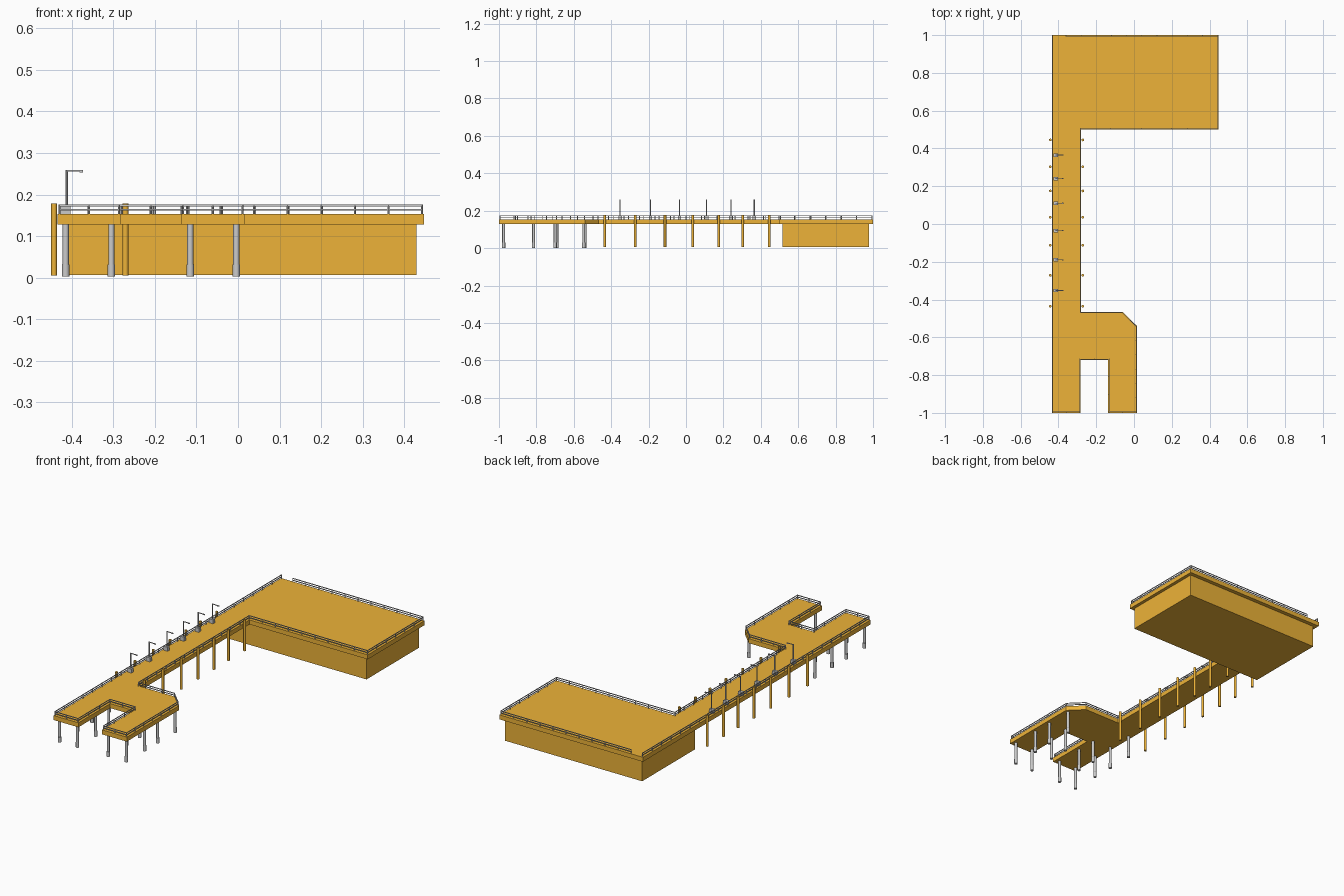
import bpy, bmesh, math
from mathutils import Vector, Matrix

if "Cube" in bpy.data.objects:
    bpy.data.objects.remove(bpy.data.objects["Cube"])

orange = bpy.data.materials.new("orange_wood")
orange.diffuse_color = (0.85, 0.45, 0.04, 1)
orange.use_nodes = True
orange.node_tree.nodes["Principled BSDF"].inputs["Base Color"].default_value = orange.diffuse_color


def finish(name, bm, mat=None, smooth=False):
    bmesh.ops.recalc_face_normals(bm, faces=bm.faces)
    me = bpy.data.meshes.new(name)
    bm.to_mesh(me)
    bm.free()
    ob = bpy.data.objects.new(name, me)
    bpy.context.collection.objects.link(ob)
    if mat:
        me.materials.append(mat)
    if smooth:
        bpy.ops.object.select_all(action='DESELECT')
        ob.select_set(True)
        bpy.context.view_layer.objects.active = ob
        bpy.ops.object.shade_smooth_by_angle(angle=math.radians(40))
    return ob


def box(bm, x0, x1, y0, y1, z0, z1):
    m = Matrix.Translation(((x0 + x1) / 2, (y0 + y1) / 2, (z0 + z1) / 2))
    bmesh.ops.create_cube(bm, size=1, matrix=m @ Matrix.Diagonal((x1 - x0, y1 - y0, z1 - z0, 1)))


def cyl(bm, x, y, z0, z1, r, sides=12):
    bmesh.ops.create_cone(bm, cap_ends=True, segments=sides, radius1=r, radius2=r,
                          depth=z1 - z0, matrix=Matrix.Translation((x, y, (z0 + z1) / 2)))


def bar(bm, a, b, z, w, h):
    # square bar between two plan points
    d = b - a
    m = Matrix.Translation(((a.x + b.x) / 2, (a.y + b.y) / 2, z))
    m = m @ Matrix.Rotation(math.atan2(d.y, d.x), 4, 'Z')
    bmesh.ops.create_cube(bm, size=1, matrix=m @ Matrix.Diagonal((d.length + w, w, h, 1)))


TOP, UNDER = 0.153, 0.128

# Deck: one plan outline, extruded (counter-clockwise from the back left corner)
outline = [(-0.435, 1), (-0.435, -1), (-0.282, -1), (-0.282, -0.72), (-0.137, -0.72),
           (-0.137, -1), (0.016, -1), (0.016, -0.54), (-0.06, -0.465), (-0.28, -0.465),
           (-0.28, 0.5), (0.448, 0.5), (0.448, 1)]
bm = bmesh.new()
face = bm.faces.new([bm.verts.new((x, y, UNDER)) for x, y in outline])
ext = bmesh.ops.extrude_face_region(bm, geom=[face])
bmesh.ops.translate(bm, vec=(0, 0, TOP - UNDER),
                    verts=[v for v in ext["geom"] if isinstance(v, bmesh.types.BMVert)])
finish("deck", bm, orange)

# Solid block under the wide platform
bm = bmesh.new()
box(bm, -0.415, 0.43, 0.515, 0.978, 0.006, UNDER)
finish("platform_base", bm, orange)

# Timber mooring piles on both sides of the walkway
bm = bmesh.new()
for y in (0.445, 0.303, 0.175, 0.036, -0.112, -0.272, -0.435):
    for x in (-0.443, -0.271):
        cyl(bm, x, y, 0.005, 0.178, 0.007)
finish("mooring_piles", bm, orange, True)

# Grey piles with thicker footings under the forked end
bm = bmesh.new()
rows = {-0.415: (-0.975, -0.815, -0.69, -0.54), -0.305: (-0.975, -0.815, -0.7),
        -0.115: (-0.975, -0.815, -0.7), -0.004: (-0.975, -0.815, -0.7, -0.547)}
for x, ys in rows.items():
    for y in ys:
        cyl(bm, x, y, 0.002, UNDER, 0.0075)
        cyl(bm, x, y, 0.002, 0.031, 0.009)
finish("support_piles", bm, None, True)

# Railing path: outline moved inwards, open at the back left corner
pts = [Vector(p) for p in outline]
n, inset = len(pts), 0.005
path = []
for i, p in enumerate(pts):
    d0 = (p - pts[i - 1]).normalized()
    d1 = (pts[(i + 1) % n] - p).normalized()
    n0, n1 = Vector((-d0.y, d0.x)), Vector((-d1.y, d1.x))
    path.append(p + (n0 + n1) * inset / (1 + n0.dot(n1)))
path.append(Vector((-0.36, 1 - inset)))

rails, posts = bmesh.new(), bmesh.new()
for a, b in zip(path, path[1:]):
    for z in (0.163, 0.1735):
        bar(rails, a, b, z, 0.003, 0.004)
    count = max(1, round((b - a).length / 0.082))
    for k in range(count):
        p = a.lerp(b, k / count)
        cyl(posts, p.x, p.y, TOP, 0.1755, 0.0022, 8)
cyl(posts, path[-1].x, path[-1].y, TOP, 0.1755, 0.0022, 8)
finish("railing_bars", rails)
finish("railing_posts", posts, None, True)

# Lamp posts along the walkway
for i, y in enumerate((0.365, 0.24, 0.11, -0.035, -0.19, -0.352)):
    bm = bmesh.new()
    box(bm, -0.427, -0.403, y - 0.009, y + 0.009, TOP, 0.175)
    cyl(bm, -0.413, y, 0.175, 0.259, 0.003, 8)
    box(bm, -0.415, -0.376, y - 0.0018, y + 0.0018, 0.2555, 0.259)
    box(bm, -0.382, -0.373, y - 0.003, y + 0.003, 0.2535, 0.2585)
    finish(f"lamp_post_{i + 1}", bm, None, True)
